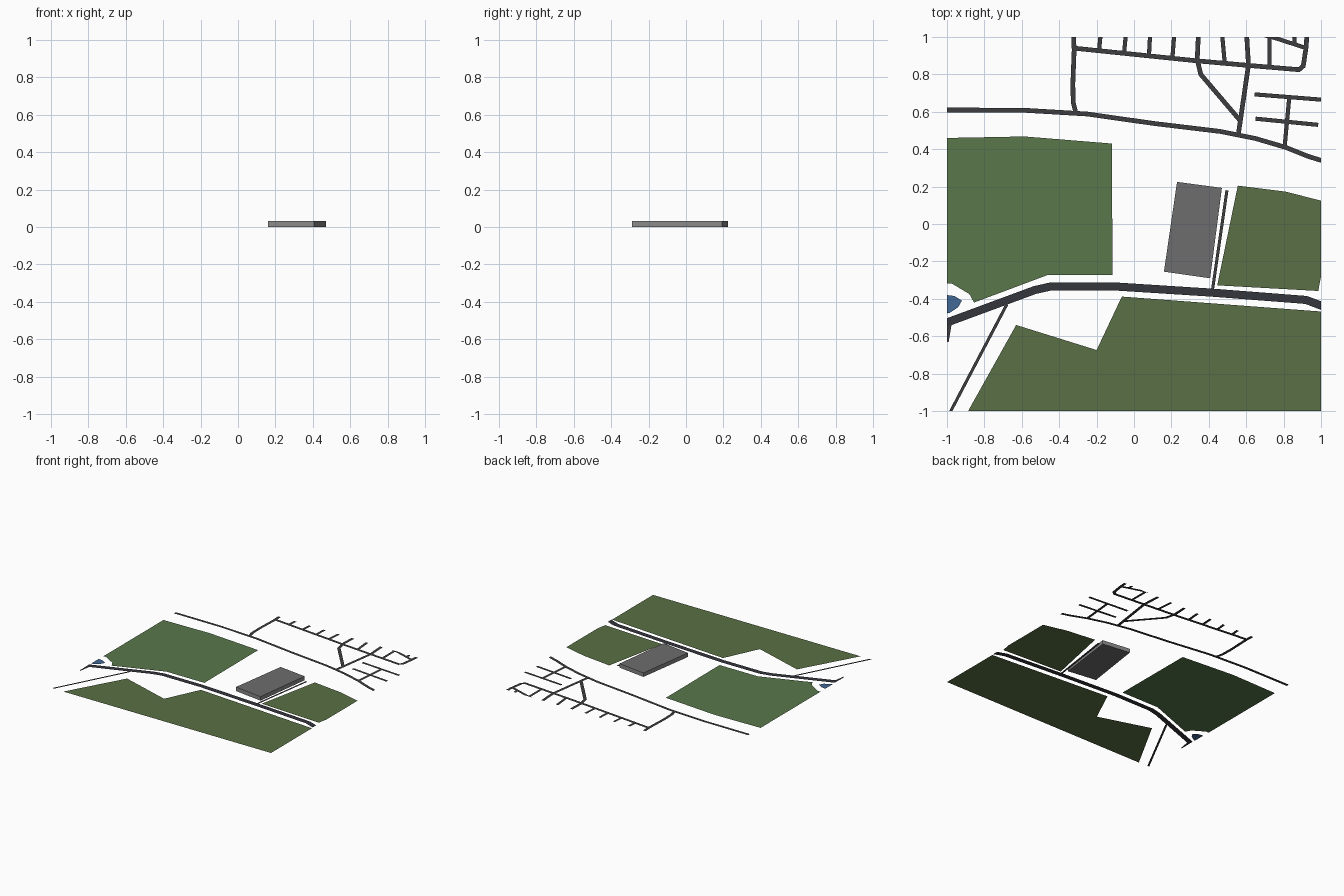
import bpy, bmesh
from mathutils import Vector

if "Cube" in bpy.data.objects:
    bpy.data.objects.remove(bpy.data.objects["Cube"])


def material(name, r, g, b):
    m = bpy.data.materials.new(name)
    m.diffuse_color = (r, g, b, 1)
    m.use_nodes = True
    m.node_tree.nodes["Principled BSDF"].inputs["Base Color"].default_value = m.diffuse_color
    return m


MEADOW = material("meadow_green", 0.10, 0.188, 0.07)
FOREST = material("field_green", 0.102, 0.16, 0.06)
WATER = material("water", 0.053, 0.14, 0.30)
ASPHALT = material("asphalt", 0.048, 0.048, 0.05)
HIGHWAY = material("dark_asphalt", 0.035, 0.037, 0.048)
WALL = material("wall_grey", 0.25, 0.25, 0.25)
ROOF = material("roof_grey", 0.155, 0.155, 0.155)


def finish(bm, name, *mats):
    me = bpy.data.meshes.new(name)
    bm.to_mesh(me)
    bm.free()
    for m in mats:
        me.materials.append(m)
    ob = bpy.data.objects.new(name, me)
    bpy.context.collection.objects.link(ob)
    return ob


def area(name, pts, mat, z=0.0):
    """Flat ground polygon facing up."""
    bm = bmesh.new()
    f = bm.faces.new([bm.verts.new((x, y, z)) for x, y in pts])
    f.normal_update()
    if f.normal.z < 0:
        f.normal_flip()
    bmesh.ops.triangulate(bm, faces=[f])
    finish(bm, name, mat)


def road(name, pts, width, mat=ASPHALT, z=0.002):
    """Mitred flat ribbon along a path, trimmed to the square map."""
    bm = bmesh.new()
    p = [Vector(q) for q in pts]
    dirs = [(b - a).normalized() for a, b in zip(p, p[1:])]
    rows = []
    for i, c in enumerate(p):
        d0, d1 = dirs[max(i - 1, 0)], dirs[min(i, len(dirs) - 1)]
        t = (d0 + d1).normalized()
        n = Vector((-t.y, t.x)) * (width / 2 / max(t.dot(d0), 0.5))
        rows.append([bm.verts.new((*(c + s * n), z)) for s in (-1, 1)])
    for a, b in zip(rows, rows[1:]):
        bm.faces.new((a[0], b[0], b[1], a[1]))
    for n in ((1, 0, 0), (-1, 0, 0), (0, 1, 0), (0, -1, 0)):
        bmesh.ops.bisect_plane(bm, geom=bm.verts[:] + bm.edges[:] + bm.faces[:],
                               plane_co=n, plane_no=n, clear_outer=True)
    finish(bm, name, mat)


# Green areas and pond
area("west_meadow", [(-1, .46), (-.585, .468), (-.118, .43), (-.115, -.272), (-.46, -.272),
                     (-.855, -.42), (-.88, -.375), (-.975, -.318), (-1, -.318)], MEADOW)
area("east_field", [(.555, .205), (.81, .173), (1, .125), (1, -.28), (.985, -.358),
                    (.445, -.328)], FOREST)
area("south_field", [(-.887, -1), (-.63, -.54), (-.2, -.674), (-.065, -.388), (1, -.468),
                     (1, -1)], FOREST)
area("pond", [(-1, -.38), (-.96, -.385), (-.92, -.41), (-.94, -.445), (-.985, -.475),
              (-1, -.478)], WATER, 0.001)

# Main road and narrow tracks
road("main_road", [(-1.05, -.545), (-.53, -.353), (-.445, -.334), (-.1, -.334), (.417, -.367),
                   (.92, -.406), (1.05, -.455)], 0.043, HIGHWAY, 0.003)
road("west_spur", [(-.985, -.53), (-1.002, -.63)], 0.022)
road("southwest_track", [(-.68, -.43), (-.99, -1.02)], 0.016)
road("building_lane", [(.497, .18), (.42, -.35)], 0.016)

# Northern streets
W = 0.025
road("north_road", [(-1.05, .61), (-.585, .608), (-.25, .588), (.11, .537), (.46, .495),
                    (.65, .457), (.81, .41), (.93, .362), (1.05, .325)], W)
road("west_street", [(-.325, 1.05), (-.32, .93), (-.327, .75), (-.325, .65), (-.31, .59)], W)
road("upper_street", [(-.32, .94), (.34, .872), (.61, .848), (.882, .825), (.905, .845),
                      (.92, .945), (.927, 1.05)], W)
road("diagonal_street", [(.346, 1.05), (.338, .88), (.357, .8), (.57, .55)], W)
road("cross_street", [(.6, 1.05), (.612, .85), (.558, .48)], W)
road("corner_street", [(.7, 1.008), (.73, 1.002), (.917, .942)], 0.022)
for i, (x0, x1, y) in enumerate([(-.175, -.187, .925), (-.04, -.053, .915), (.088, .08, .9),
                                 (.218, .205, .885), (.468, .485, .862), (.725, .725, .837),
                                 (.853, .86, .96)]):
    road(f"side_street_{i + 1}", [(x0, 1.05), (x1, y)], 0.022)
road("east_street_upper", [(.645, .693), (1.05, .661)], 0.022)
road("east_street_lower", [(.65, .563), (.985, .53)], 0.022)
road("east_connector", [(.83, .675), (.805, .41)], 0.022)

# Low flat-roofed building
bm = bmesh.new()
base = bm.faces.new([bm.verts.new((x, y, 0)) for x, y in
                     [(.16, -.255), (.407, -.29), (.47, .193), (.23, .225)]])
ext = bmesh.ops.extrude_face_region(bm, geom=[base], use_keep_orig=True)
bmesh.ops.translate(bm, vec=(0, 0, 0.033),
                    verts=[g for g in ext["geom"] if isinstance(g, bmesh.types.BMVert)])
bmesh.ops.recalc_face_normals(bm, faces=bm.faces)
for f in bm.faces:
    f.material_index = 1 if abs(f.normal.z) > 0.9 else 0
finish(bm, "building", WALL, ROOF)
